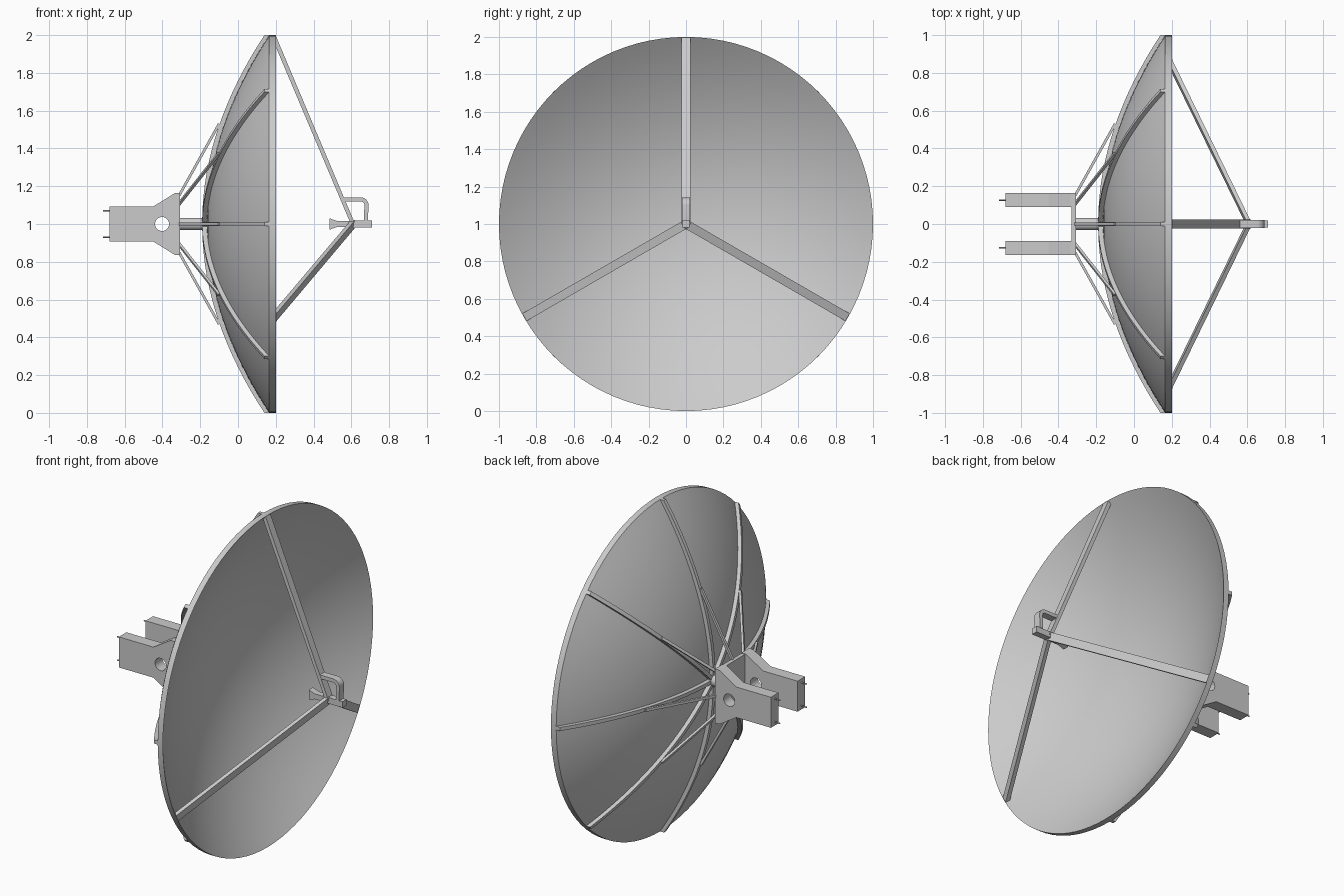
import bpy, bmesh
from math import radians, cos, sin, pi
from mathutils import Matrix, Vector

if "Cube" in bpy.data.objects:
    bpy.data.objects.remove(bpy.data.objects["Cube"])


def finish(name, bm, smooth=False):
    bmesh.ops.recalc_face_normals(bm, faces=bm.faces[:])
    me = bpy.data.meshes.new(name)
    bm.to_mesh(me)
    bm.free()
    ob = bpy.data.objects.new(name, me)
    bpy.context.collection.objects.link(ob)
    ob.location.z = 1
    bpy.context.view_layer.objects.active = ob
    bpy.ops.object.select_all(action='DESELECT')
    ob.select_set(True)
    if smooth:
        bpy.ops.object.shade_smooth_by_angle(angle=radians(30))
    return ob


def prism(name, pts, y0, y1, angle=0, smooth=False):
    """Extrude an (x, z) outline from y0 to y1, then turn it about the dish axis."""
    bm = bmesh.new()
    f = bm.faces.new([bm.verts.new((x, y0, z)) for x, z in pts])
    ext = bmesh.ops.extrude_face_region(bm, geom=[f])
    moved = [v for v in ext['geom'] if isinstance(v, bmesh.types.BMVert)]
    bmesh.ops.translate(bm, verts=moved, vec=(0, y1 - y0, 0))
    bm.transform(Matrix.Rotation(radians(angle), 4, 'X'))
    return finish(name, bm, smooth)


def bar(a, b, t):
    """Outline of a straight bar of thickness t between two (x, z) points."""
    a, b = Vector(a), Vector(b)
    d = (b - a).normalized() * t / 2
    n = Vector((-d.y, d.x))
    return [a + n, b + n, b - n, a - n]


def cyl(name, r, length, centre, axis='X', seg=32):
    bm = bmesh.new()
    bmesh.ops.create_cone(bm, cap_ends=True, segments=seg, radius1=r, radius2=r, depth=length)
    bm.transform(Matrix.Translation(centre) @ Matrix.Rotation(pi / 2, 4, 'Y' if axis == 'X' else 'X'))
    return finish(name, bm, True)


# Parabolic dish shell with a flat rim band
def back(r):
    return -0.165 + 0.33 * r * r


def inner(r):
    return -0.155 + 0.355 * r * r


N, SEG = 20, 96
radii = [i / N for i in range(N + 1)]
prof = [(back(r), r) for r in radii] + [(inner(r), r) for r in reversed(radii)]
bm = bmesh.new()
rings = []
for x, r in prof:
    if r == 0:
        rings.append([bm.verts.new((x, 0, 0))] * SEG)
    else:
        rings.append([bm.verts.new((x, r * cos(2 * pi * k / SEG), r * sin(2 * pi * k / SEG)))
                      for k in range(SEG)])
for p, q in zip(rings, rings[1:]):
    for k in range(SEG):
        j = (k + 1) % SEG
        bm.faces.new(list(dict.fromkeys((p[k], p[j], q[j], q[k]))))
finish("dish", bm, True)

# Curved ribs and straight braces behind the dish
rs = [0.02 + 0.98 * i / 16 for i in range(17)]
rib = [(back(r) + 0.002, r) for r in rs] + [(back(r) - 0.025, r) for r in reversed(rs)]
for i in range(8):
    prism(f"rib_{i}", rib, -0.011, 0.011, i * 45, True)
    prism(f"brace_{i}", bar((-0.315, 0.145), (-0.1, 0.53), 0.014), -0.008, 0.008, i * 45)

# Hub and mounting plate
cyl("hub", 0.033, 0.16, (-0.24, 0, 0))
prism("mount_plate", [(-0.33, -0.16), (-0.306, -0.16), (-0.306, 0.16), (-0.33, 0.16)], -0.1, 0.1)

# Two mounting arms with pivot hole and pins
half = [(-0.68, 0.092), (-0.45, 0.092), (-0.335, 0.163), (-0.306, 0.163)]
outline = half + [(x, -z) for x, z in reversed(half)]
for side, s in (("left", -1), ("right", 1)):
    arm = prism(f"arm_{side}", outline, s * 0.091, s * 0.163)
    hole = cyl("hole_cutter", 0.037, 0.3, (-0.402, s * 0.127, 0), 'Y')
    hole.hide_render = True
    m = arm.modifiers.new("hole", 'BOOLEAN')
    m.object, m.solver = hole, 'EXACT'
    bpy.context.view_layer.objects.active = arm
    bpy.ops.object.modifier_apply(modifier=m.name)
    bpy.data.objects.remove(hole)
    for tag, z in (("low", -0.07), ("high", 0.07)):
        cyl(f"pin_{side}_{tag}", 0.004, 0.05, (-0.69, s * 0.127, z), 'X', 10)

# Three feed struts meeting in front of the dish
for i in range(3):
    prism(f"feed_strut_{i}", [(0.175, 0.997), (0.2, 0.997), (0.62, 0), (0.597, 0)],
          -0.023, 0.023, i * 120)

# Flared feed horn with its body
horn = [(0.485, 0.03), (0.525, 0.016), (0.6, 0.016), (0.6, 0.018), (0.71, 0.018)]
prism("feed_horn", horn + [(x, -z) for x, z in reversed(horn)], -0.019, 0.019)


# Bent waveguide between the horn body and the top strut
def arc(r):
    return [(0.65 + r * sin(t * pi / 12), 0.1 + r * cos(t * pi / 12)) for t in range(7)]


guide = ([(0.55, 0.141)] + arc(0.041) + [(0.688, 0.017), (0.667, 0.017)]
         + arc(0.019)[::-1] + [(0.56, 0.119)])
prism("waveguide", guide, -0.022, 0.022, 0, True)
